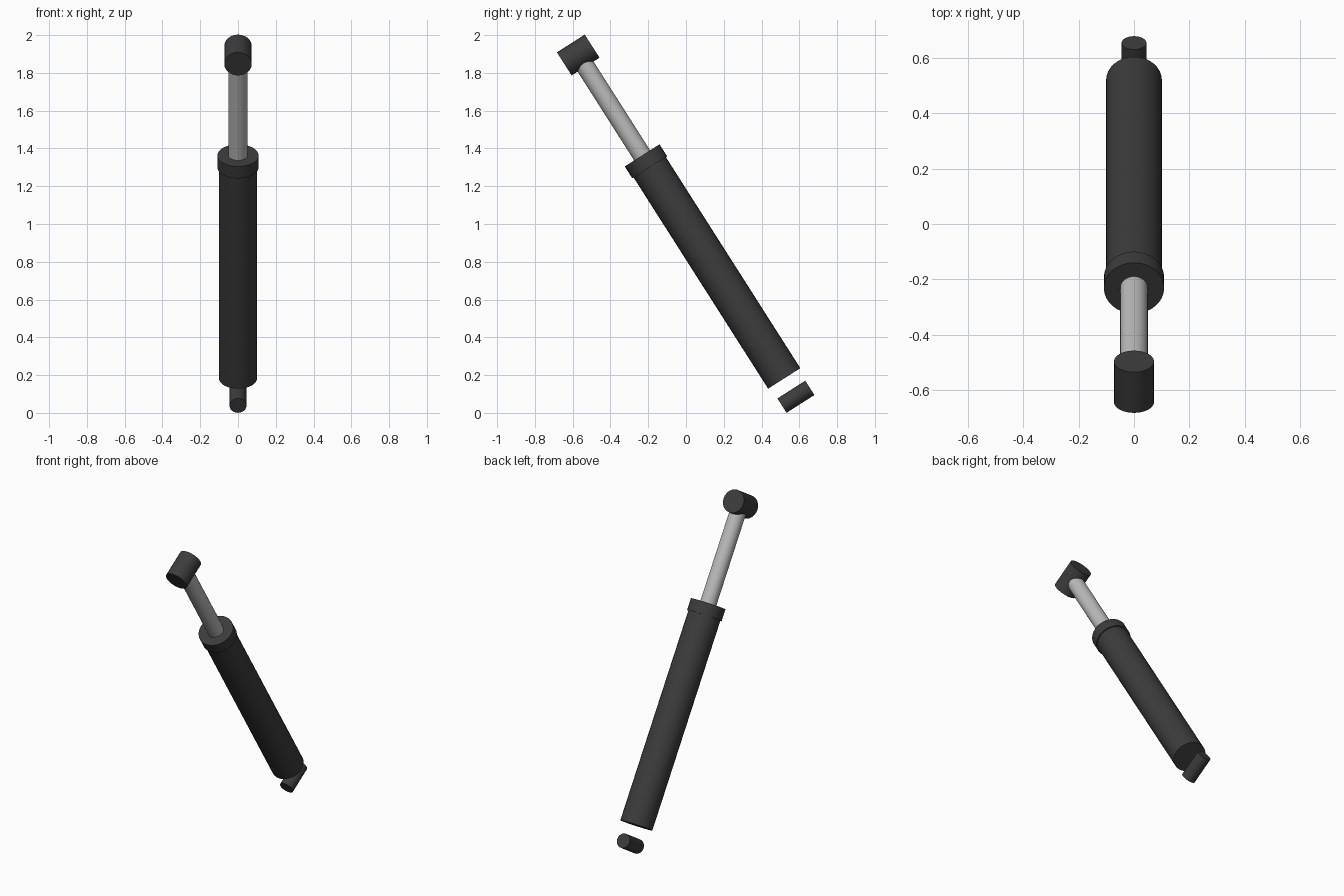
import bpy
from math import radians, pi
from mathutils import Matrix

if "Cube" in bpy.data.objects:
    bpy.data.objects.remove(bpy.data.objects["Cube"])

# Strut frame: origin at the barrel's lower end, local z along the strut
FRAME = Matrix.Translation((0, 0.52, 0.1825)) @ Matrix.Rotation(radians(32.5), 4, 'X')


def material(name, color):
    m = bpy.data.materials.new(name)
    m.diffuse_color = color
    m.use_nodes = True
    m.node_tree.nodes["Principled BSDF"].inputs["Base Color"].default_value = m.diffuse_color
    return m


dark = material("dark_metal", (0.045, 0.045, 0.045, 1))
steel = material("steel", (0.5, 0.5, 0.5, 1))


def cylinder(name, radius, start, end, mat, sides=32, cross=False):
    """Cylinder between two strut distances; cross turns it across the strut."""
    bpy.ops.mesh.primitive_cylinder_add(vertices=sides, radius=radius, depth=end - start)
    ob = bpy.context.object
    ob.name = name
    turn = Matrix.Rotation(pi / 2, 4, 'X') if cross else Matrix.Identity(4)
    ob.matrix_world = FRAME @ Matrix.Translation((0, 0, (start + end) / 2)) @ turn
    ob.data.materials.append(mat)
    bpy.ops.object.shade_smooth_by_angle(angle=radians(35))
    return ob


# Barrel, end collar and piston rod
cylinder("barrel", 0.101, 0, 1.36, dark)
cylinder("barrel_collar", 0.109, 1.325, 1.40, dark)
cylinder("piston_rod", 0.05, 1.30, 2.0, steel)

# Cross bushings at both ends
PIN = 0.0875
cylinder("top_bushing", 0.0725, 2.03 - PIN, 2.03 + PIN, dark, 24, cross=True)
cylinder("bottom_pin", 0.045, -0.115 - PIN, -0.115 + PIN, dark, 24, cross=True)
